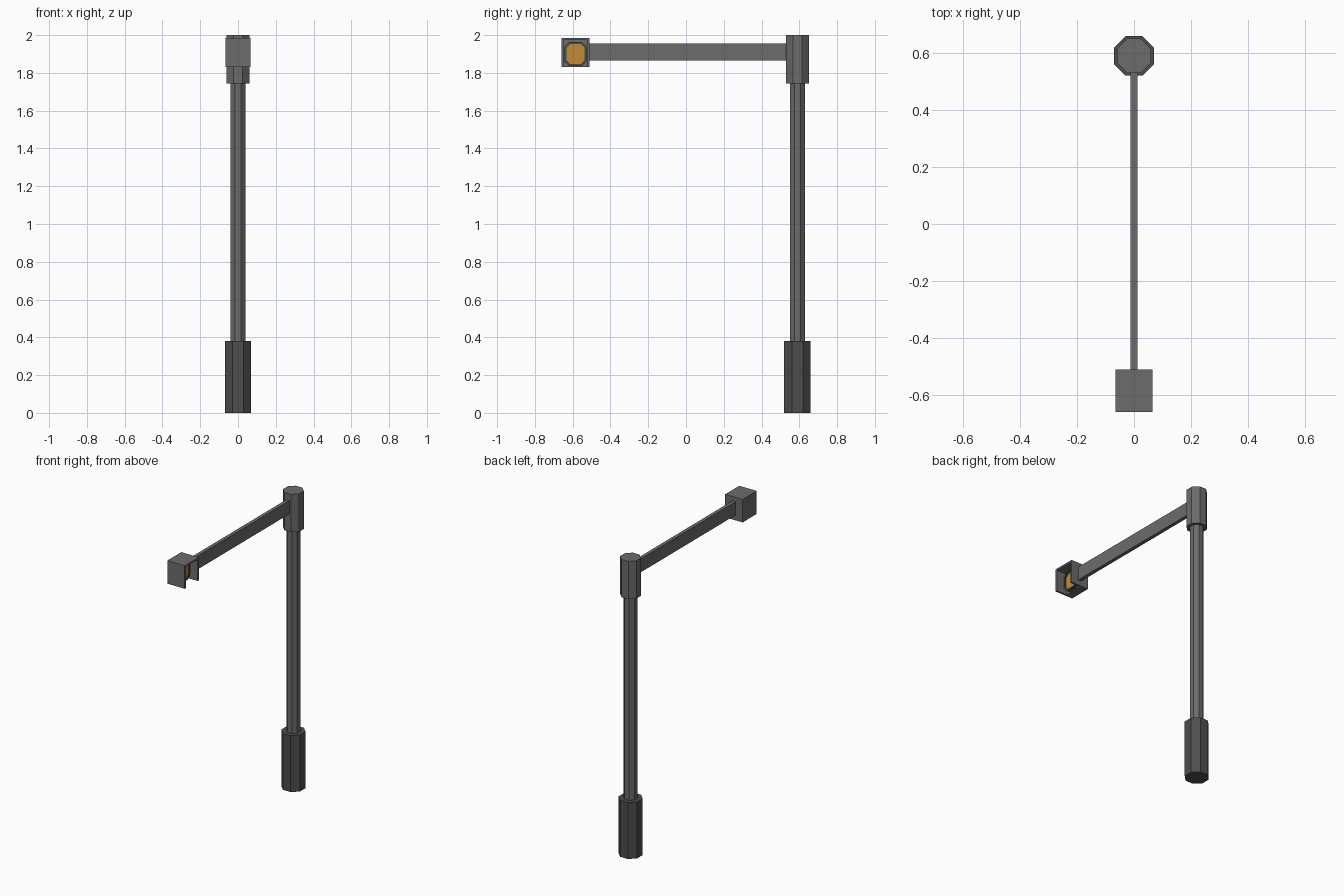
import bpy
from math import pi, cos

cube = bpy.data.objects.get("Cube")
if cube:
    bpy.data.objects.remove(cube, do_unlink=True)


def material(name, color):
    m = bpy.data.materials.new(name)
    m.use_nodes = True
    m.diffuse_color = (*color, 1)
    m.node_tree.nodes["Principled BSDF"].inputs["Base Color"].default_value = (*color, 1)
    return m


GREY = material("metal grey", (0.15, 0.15, 0.15))
DARK = material("dark grey", (0.075, 0.075, 0.075))
AMBER = material("amber", (0.52, 0.26, 0.035))


def mesh_object(name, verts, faces, mat):
    me = bpy.data.meshes.new(name)
    me.from_pydata(verts, [], faces)
    me.materials.append(mat)
    ob = bpy.data.objects.new(name, me)
    bpy.context.collection.objects.link(ob)
    return ob


def box(name, x, y, z, mat):
    verts = [(a, b, c) for a in x for b in y for c in z]
    faces = [(0, 1, 3, 2), (4, 6, 7, 5), (0, 4, 5, 1),
             (2, 3, 7, 6), (0, 2, 6, 4), (1, 5, 7, 3)]
    return mesh_object(name, verts, faces, mat)


def octagon_post(name, half_width, z0, z1, mat):
    bpy.ops.mesh.primitive_cylinder_add(
        vertices=8, radius=half_width / cos(pi / 8), depth=z1 - z0,
        location=(0, POST_Y, (z0 + z1) / 2), rotation=(0, 0, pi / 8))
    ob = bpy.context.object
    ob.name = name
    ob.data.materials.append(mat)


def chamfered_outline(hy, hz, cut):
    """Rectangle in the YZ plane with cut corners, around the lamp centre."""
    pts = [(hy, hz - cut), (hy - cut, hz), (cut - hy, hz), (-hy, hz - cut),
           (-hy, cut - hz), (cut - hy, -hz), (hy - cut, -hz), (hy, cut - hz)]
    return [(LAMP_Y + y, LAMP_Z + z) for y, z in pts]


POST_Y = 0.59
LAMP_Y, LAMP_Z = -0.585, 1.90

# Upright post with wide foot and top sleeve
octagon_post("post_base", 0.07, 0, 0.38, DARK)
octagon_post("post", 0.04, 0.38, 1.75, GREY)
octagon_post("post_sleeve", 0.06, 1.745, 2.0, GREY)

# Flat arm reaching forward
box("arm", (-0.012, 0.012), (-0.515, 0.54), (1.865, 1.955), GREY)

# Lamp housing with a hood open to the side and below
LOW, HIGH, WALL = 1.83, 1.985, 0.012
FRONT, BACK, SIDE = -0.66, -0.51, 0.065
box("lamp_housing", (-SIDE, -0.012), (FRONT, BACK), (LOW, HIGH), GREY)
box("hood_top", (-0.012, SIDE), (FRONT, BACK), (HIGH - WALL, HIGH), GREY)
box("hood_front", (-0.012, SIDE), (FRONT, FRONT + WALL), (LOW, HIGH - WALL), GREY)
box("hood_back", (-0.012, SIDE), (BACK - WALL, BACK), (LOW, HIGH - WALL), GREY)

# Raised rim around the lens
outer = chamfered_outline(0.058, 0.064, 0.026)
inner = chamfered_outline(0.048, 0.054, 0.022)
loops = [(-0.012, outer), (0.012, outer), (0.012, inner), (0.0, inner)]
verts = [(x, y, z) for x, loop in loops for y, z in loop]
faces = [(r * 8 + i, r * 8 + (i + 1) % 8, r * 8 + 8 + (i + 1) % 8, r * 8 + 8 + i)
         for r in range(3) for i in range(8)]
mesh_object("lens_rim", verts, faces, DARK)

# Lens face set just inside the rim
mesh_object("lens", [(0.006, y, z) for y, z in inner], [tuple(range(8))], AMBER)
